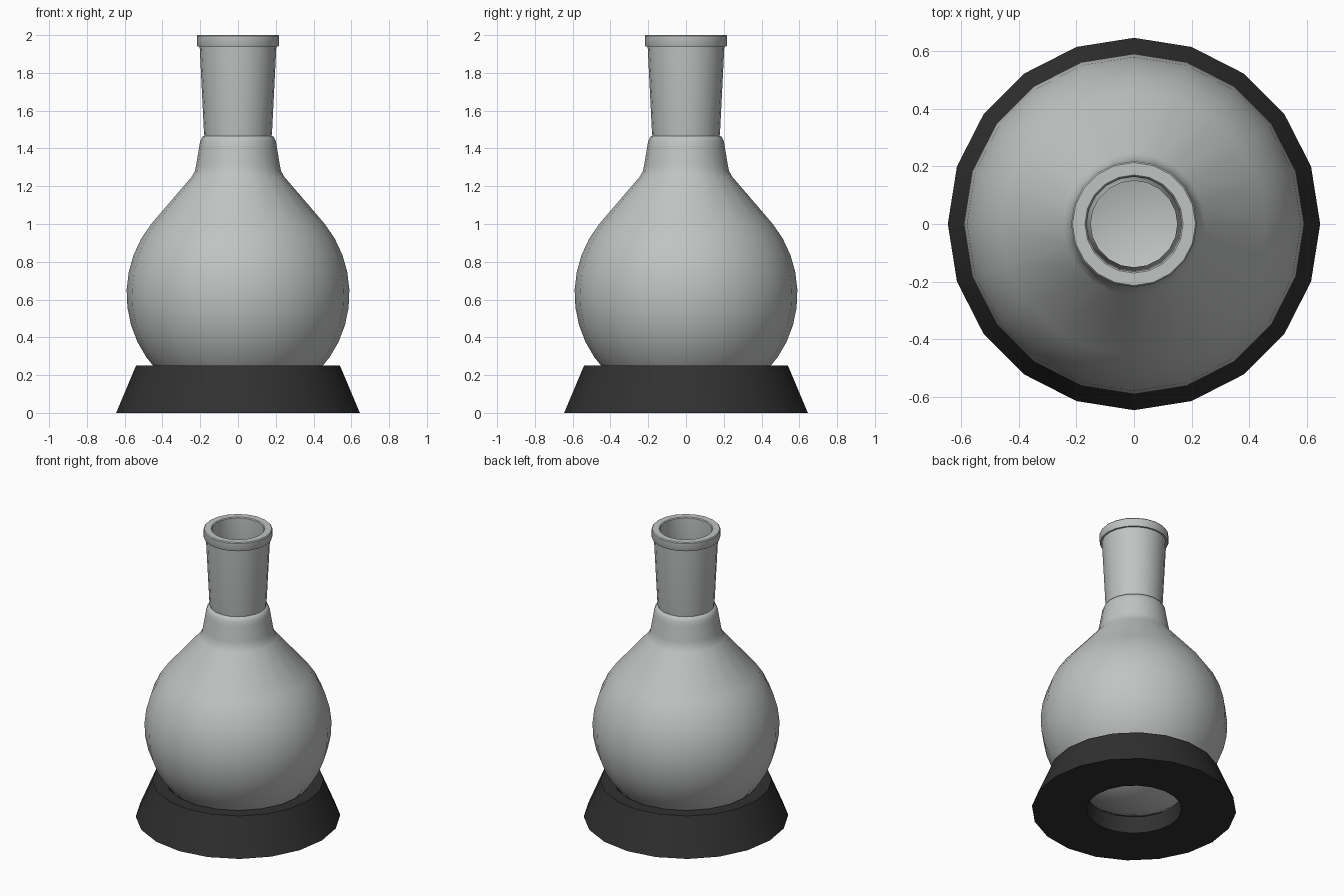
import bpy, bmesh, math

if "Cube" in bpy.data.objects:
    bpy.data.objects.remove(bpy.data.objects["Cube"])

SIDES = 20


def material(name, rgb):
    m = bpy.data.materials.new(name)
    m.diffuse_color = (*rgb, 1)
    m.use_nodes = True
    m.node_tree.nodes["Principled BSDF"].inputs["Base Color"].default_value = m.diffuse_color
    return m


def lathe(name, profile, mat, closed=False, angle=30):
    """Revolve (radius, z) points around z; radius 0 makes a pole."""
    bm = bmesh.new()
    rings = []
    for r, z in profile:
        if r < 1e-5:
            rings.append([bm.verts.new((0, 0, z))] * SIDES)
        else:
            rings.append([bm.verts.new((r * math.cos(2 * math.pi * i / SIDES),
                                        r * math.sin(2 * math.pi * i / SIDES), z))
                          for i in range(SIDES)])
    pairs = list(zip(rings, rings[1:]))
    if closed:
        pairs.append((rings[-1], rings[0]))
    for a, b in pairs:
        for i in range(SIDES):
            j = (i + 1) % SIDES
            bm.faces.new(list(dict.fromkeys((a[i], a[j], b[j], b[i]))))
    bmesh.ops.recalc_face_normals(bm, faces=bm.faces[:])
    me = bpy.data.meshes.new(name)
    bm.to_mesh(me)
    bm.free()
    me.materials.append(mat)
    ob = bpy.data.objects.new(name, me)
    bpy.context.collection.objects.link(ob)
    bpy.ops.object.select_all(action='DESELECT')
    ob.select_set(True)
    bpy.context.view_layer.objects.active = ob
    bpy.ops.object.shade_smooth_by_angle(angle=math.radians(angle))
    return ob


def bulb(radius, steps=14):
    """Arc from the bottom pole up to where the shoulder leaves the sphere."""
    pts = []
    for k in range(steps + 1):
        a = math.radians(-90 + 129 * k / steps)
        pts.append((radius * math.cos(a) if k else 0, 0.63 + radius * math.sin(a)))
    return pts


glass = material("pale_grey_glass", (0.53, 0.55, 0.54))
black = material("black_cork", (0.03, 0.03, 0.03))

# Flask: outer skin from the bottom up, over the lip, then down the inside
outer = bulb(0.59) + [
    (0.245, 1.25), (0.228, 1.28), (0.222, 1.31), (0.205, 1.41),
    (0.200, 1.44), (0.190, 1.46), (0.178, 1.467),
    (0.180, 1.48), (0.203, 1.94),
    (0.215, 1.94), (0.218, 1.946), (0.218, 1.994), (0.213, 2.0)]
inner = [(0.170, 2.0), (0.165, 1.994), (0.150, 1.47), (0.165, 1.44),
         (0.190, 1.29), (0.210, 1.25)] + bulb(0.56)[::-1]
lathe("flask", outer + inner, glass, angle=35)

# Support ring: sloping outside, seat that follows the bulb
lathe("support_ring", [(0.30, 0), (0.645, 0), (0.54, 0.25),
                       (0.457, 0.25), (0.385, 0.178), (0.30, 0.118)],
      black, closed=True)
